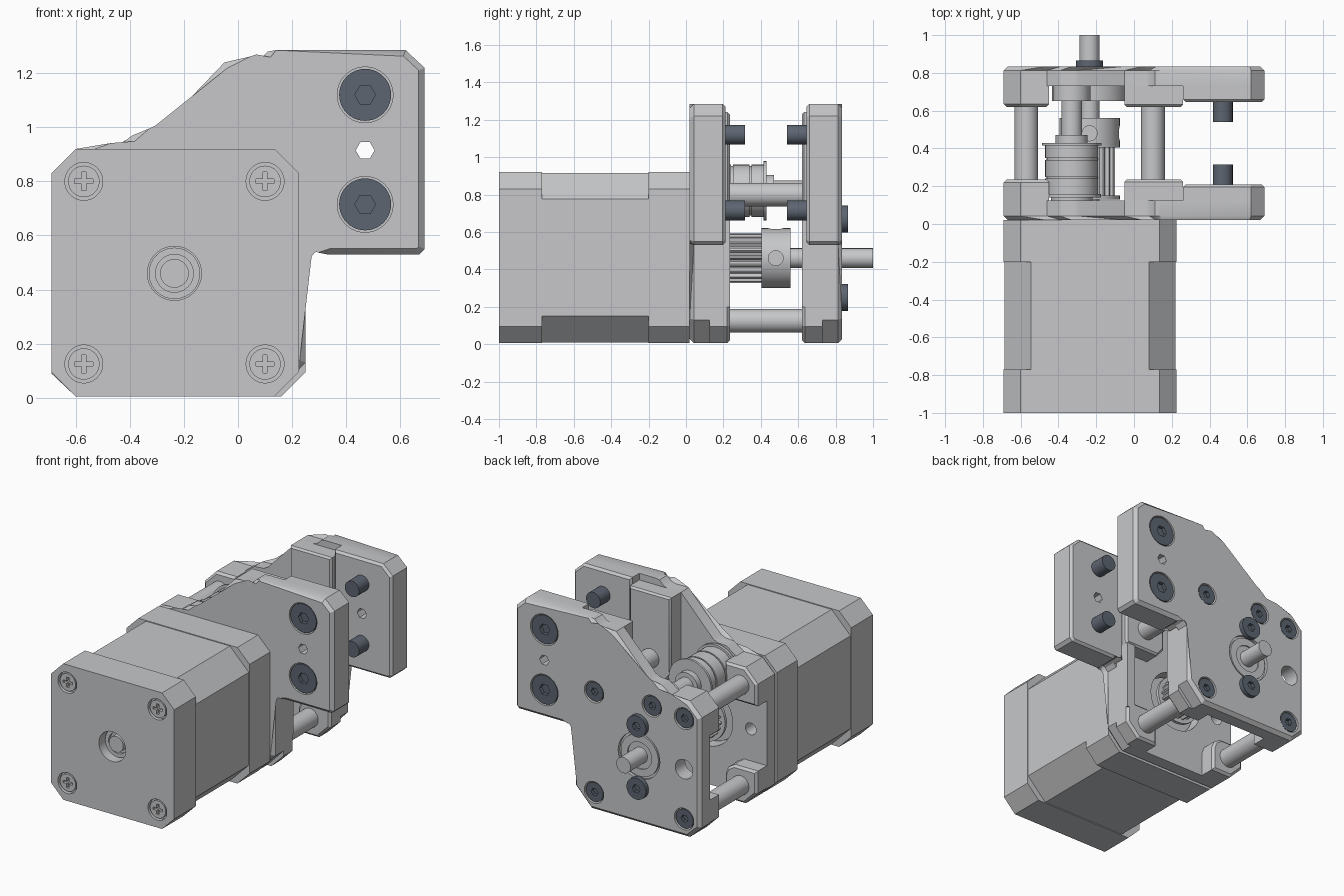
import bpy, bmesh
from math import sin, cos, pi

old = bpy.data.objects.get("Cube")
if old:
    bpy.data.objects.remove(old)


def material(name, rgb):
    m = bpy.data.materials.new(name)
    m.use_nodes = True
    m.diffuse_color = (*rgb, 1)
    m.node_tree.nodes["Principled BSDF"].inputs["Base Color"].default_value = (*rgb, 1)
    return m


LIGHT = material("light_grey_metal", (0.57, 0.575, 0.59))
DARK = material("dark_steel", (0.11, 0.13, 0.165))


def circle(x, z, r, n=40):
    return [(x + r * cos(2 * pi * i / n), z + r * sin(2 * pi * i / n)) for i in range(n)]


def box(x0, x1, z0, z1):
    return [(x0, z0), (x1, z0), (x1, z1), (x0, z1)]


def prism(name, pts, y0, y1, mat=LIGHT, bevel=0, ends=(0, 1)):
    """Extrude an xz outline along y; bevel the rims of the chosen ends."""
    bm = bmesh.new()
    rings = [[bm.verts.new((x, y, z)) for x, z in pts] for y in (y0, y1)]
    n = len(pts)
    for ring in rings:
        bm.faces.new(ring)
    for i in range(n):
        j = (i + 1) % n
        bm.faces.new((rings[0][i], rings[0][j], rings[1][j], rings[1][i]))
    if bevel:
        rim = [bm.edges.get((rings[e][i], rings[e][(i + 1) % n])) for e in ends for i in range(n)]
        bmesh.ops.bevel(bm, geom=rim, offset=bevel, segments=1, affect='EDGES')
    bmesh.ops.recalc_face_normals(bm, faces=bm.faces)
    mesh = bpy.data.meshes.new(name)
    bm.to_mesh(mesh)
    bm.free()
    ob = bpy.data.objects.new(name, mesh)
    bpy.context.collection.objects.link(ob)
    mesh.materials.append(mat)
    return ob


def cyl(name, x, z, r, y0, y1, mat=LIGHT, bevel=0, n=40):
    return prism(name, circle(x, z, r, n), y0, y1, mat, bevel)


def cut(ob, cutter):
    cutter.hide_render = True
    cutter.data.materials.clear()
    cutter.data.materials.append(ob.data.materials[0])
    mod = ob.modifiers.new("cut", 'BOOLEAN')
    mod.operation, mod.solver, mod.object = 'DIFFERENCE', 'EXACT', cutter
    bpy.context.view_layer.objects.active = ob
    bpy.ops.object.modifier_apply(modifier=mod.name)
    bpy.data.objects.remove(cutter)


def octagon(x0, x1, z0, z1, c):
    return [(x0 + c, z0), (x1 - c, z0), (x1, z0 + c), (x1, z1 - c),
            (x1 - c, z1), (x0 + c, z1), (x0, z1 - c), (x0, z0 + c)]


SX, SZ = -0.235, 0.46           # motor shaft axis
IX, IZ = -0.33, 0.82            # idler axis
CORNERS = [(x, z) for x in (-0.57, 0.1) for z in (0.125, 0.8)]

# Motor: end caps around a stack with wider corner chamfers
rear = prism("motor_rear_cap", octagon(-0.69, 0.225, 0.005, 0.92, 0.09), -1, -0.77)
prism("motor_body", octagon(-0.685, 0.22, 0.01, 0.915, 0.14), -0.77, -0.2)
prism("motor_front_cap", octagon(-0.69, 0.225, 0.005, 0.92, 0.09), -0.2, 0.02)
cut(rear, cyl("cutter", SX, SZ, 0.1, -1.1, -0.9))
bearing = cyl("motor_rear_bearing", SX, SZ, 0.095, -0.94, -0.89)
cut(bearing, cyl("cutter", SX, SZ, 0.07, -1, -0.92))
for x, z in CORNERS:
    cut(rear, cyl("cutter", x, z, 0.07, -1.1, -0.97))
    head = cyl("motor_case_screw", x, z, 0.058, -0.995, -0.96, LIGHT, 0.008)
    cut(head, prism("cutter", box(x - 0.034, x + 0.034, z - 0.008, z + 0.008), -1.1, -0.975))
    cut(head, prism("cutter", box(x - 0.008, x + 0.008, z - 0.034, z + 0.034), -1.1, -0.975))
cyl("drive_shaft", SX, SZ, 0.053, -0.96, 1.0, LIGHT, 0.008)

# Side plates: shared outline, d measured inward from each outer face
OUTLINE = [(-0.05, 1.24), (0.05, 1.24), (0.08, 1.25), (0.11, 1.28), (0.14, 1.285),
           (0.62, 1.285), (0.69, 1.22), (0.69, 0.55), (0.67, 0.53), (0.33, 0.53),
           (0.31, 0.555), (0.29, 0.563), (0.27, 0.555), (0.25, 0.53), (0.25, 0.13),
           (0.13, 0.005), (-0.6, 0.005), (-0.69, 0.09), (-0.69, 0.83), (-0.6, 0.92),
           (-0.46, 0.92), (-0.39, 0.97), (-0.32, 0.975), (-0.29, 0.99)]
ARM = [(0.26, 1.285), (0.62, 1.285), (0.69, 1.22), (0.69, 0.55), (0.67, 0.53),
       (0.33, 0.53), (0.31, 0.555), (0.29, 0.563), (0.26, 0.55)]
BOSS = [(-0.69, 0.68), (-0.69, 0.83), (-0.6, 0.92), (-0.45, 0.92),
        (-0.45, 0.76), (-0.47, 0.71), (-0.52, 0.68)]
PAD = [(-0.05, 0.72), (0.0, 0.66), (0.25, 0.66), (0.26, 0.68), (0.26, 1.24), (-0.05, 1.24)]


def build_plate(side):
    front = side == "front"

    def y(d):
        return 0.02 + d if front else 0.835 - d

    def slab(part, pts, d0, d1, mat=LIGHT, bevel=0, ends=(0, 1)):
        return prism(f"{side}_{part}", pts, y(d0), y(d1), mat, bevel, ends)

    plate = slab("plate", OUTLINE, 0, 0.105, LIGHT, 0.022, (0,))
    arm = slab("plate_arm", ARM, 0.105, 0.19, LIGHT, 0.015, (1,))
    slab("plate_pad", PAD, 0.105, 0.215, LIGHT, 0.012, (1,))
    slab("plate_side_wall", box(0.19, 0.25, 0.2, 0.66), 0.105, 0.215)
    flip = [(x, 0.925 - z) for x, z in BOSS]
    slab("upper_boss", BOSS, 0.105, 0.215, LIGHT, 0.015, (1,))
    slab("lower_boss", flip, 0.105, 0.215, LIGHT, 0.015, (1,))
    slab("lower_side_boss", [(-0.44 - x, z) for x, z in flip], 0.105, 0.215, LIGHT, 0.015, (1,))

    def drill(x, z, r, d0, d1, n=40):
        return slab("cutter", circle(x, z, r, n), d0, d1)

    def screw(part, x, z, r, d0, d1):
        head = slab(part, circle(x, z, r), d0, d1, DARK, 0.01, (0,))
        cut(head, drill(x, z, r * 0.4, d0 - 0.05, d0 + 0.025, 6))

    # Holes through the plate
    for body in (plate, arm):
        cut(body, drill(0.47, 0.915, 0.035, -0.1, 0.4, 6))
    cut(plate, drill(-0.57, SZ, 0.04 if front else 0.065, -0.1, 0.4))

    # Arm screws with shanks pointing inward
    for z in (0.715, 1.12):
        cut(plate, drill(0.47, z, 0.103, -0.05, 0.04))
        screw("arm_screw_head", 0.47, z, 0.096, 0.004, 0.04)
        slab("arm_screw_shank", circle(0.47, z, 0.053), 0.18, 0.295, DARK, 0.01, (1,))

    if front:
        cut(plate, drill(SX, SZ, 0.2, -0.1, 0.4))
        cyl("motor_pilot", SX, SZ, 0.19, 0.02, 0.06)
        return

    # Output side: bearing, recessed screws and raised retaining screws
    cut(plate, drill(SX, SZ, 0.155, -0.05, 0.02))
    ring = slab("output_bearing", circle(SX, SZ, 0.14), 0.006, 0.03)
    cut(ring, drill(SX, SZ, 0.09, -0.05, 0.015))
    slab("bearing_housing", circle(SX, SZ, 0.2), 0.105, 0.185, LIGHT, 0.01, (1,))
    slab("idler_housing", circle(IX, IZ, 0.1), 0.105, 0.185)
    for x, z in CORNERS + [(IX, IZ)]:
        cut(plate, drill(x, z, 0.072, -0.05, 0.04))
        screw("standoff_screw", x, z, 0.064, 0.006, 0.04)
    for z in (SZ - 0.21, SZ + 0.21):
        screw("bearing_retaining_screw", SX, z, 0.072, -0.03, 0.005)


build_plate("front")
build_plate("back")

# Standoffs between the plates
for x, z in CORNERS:
    cyl("standoff", x, z, 0.063, 0.125, 0.73)

# Drive pulley: flange, toothed drum and hub with set screw holes
cyl("pulley_flange", SX, SZ, 0.16, 0.13, 0.15)
teeth = []
for i in range(80):
    r = 0.134 if i % 4 < 2 else 0.115
    a = 2 * pi * i / 80
    teeth.append((SX + r * cos(a), SZ + r * sin(a)))
prism("pulley_teeth", teeth, 0.15, 0.41)
hub = cyl("pulley_hub", SX, SZ, 0.16, 0.405, 0.56, LIGHT, 0.008)
for angle in (0, pi / 2):
    hole = cyl("cutter", 0, 0, 0.04, 0.08, 0.25, n=24)
    # Swing the hole from the y axis to +x or +z
    hole.rotation_euler = (0, 0, -pi / 2) if angle == 0 else (pi / 2, 0, 0)
    hole.location = (SX, 0.48, SZ)
    bpy.context.view_layer.update()
    cut(hub, hole)

# Idler pulley: flanged drum on a fixed axle
cyl("idler_axle", IX, IZ, 0.055, 0.1, 0.66)
cyl("idler_collar", IX, IZ, 0.085, 0.43, 0.47, LIGHT, 0.008)
for y0, y1, r in ((0.125, 0.14, 0.11), (0.14, 0.16, 0.155), (0.16, 0.24, 0.14),
                  (0.24, 0.25, 0.132), (0.25, 0.34, 0.14), (0.34, 0.35, 0.132),
                  (0.35, 0.415, 0.14), (0.415, 0.43, 0.158)):
    cyl("idler_flange" if r > 0.15 else "idler_drum", IX, IZ, r, y0, y1)

# Smooth the round walls and keep the machined edges crisp
bpy.ops.object.select_all(action='DESELECT')
for ob in bpy.context.collection.objects:
    if ob.type == 'MESH' and ob.data.materials and ob.data.materials[0] in (LIGHT, DARK):
        ob.select_set(True)
        bpy.context.view_layer.objects.active = ob
bpy.ops.object.shade_smooth_by_angle(angle=0.5)
